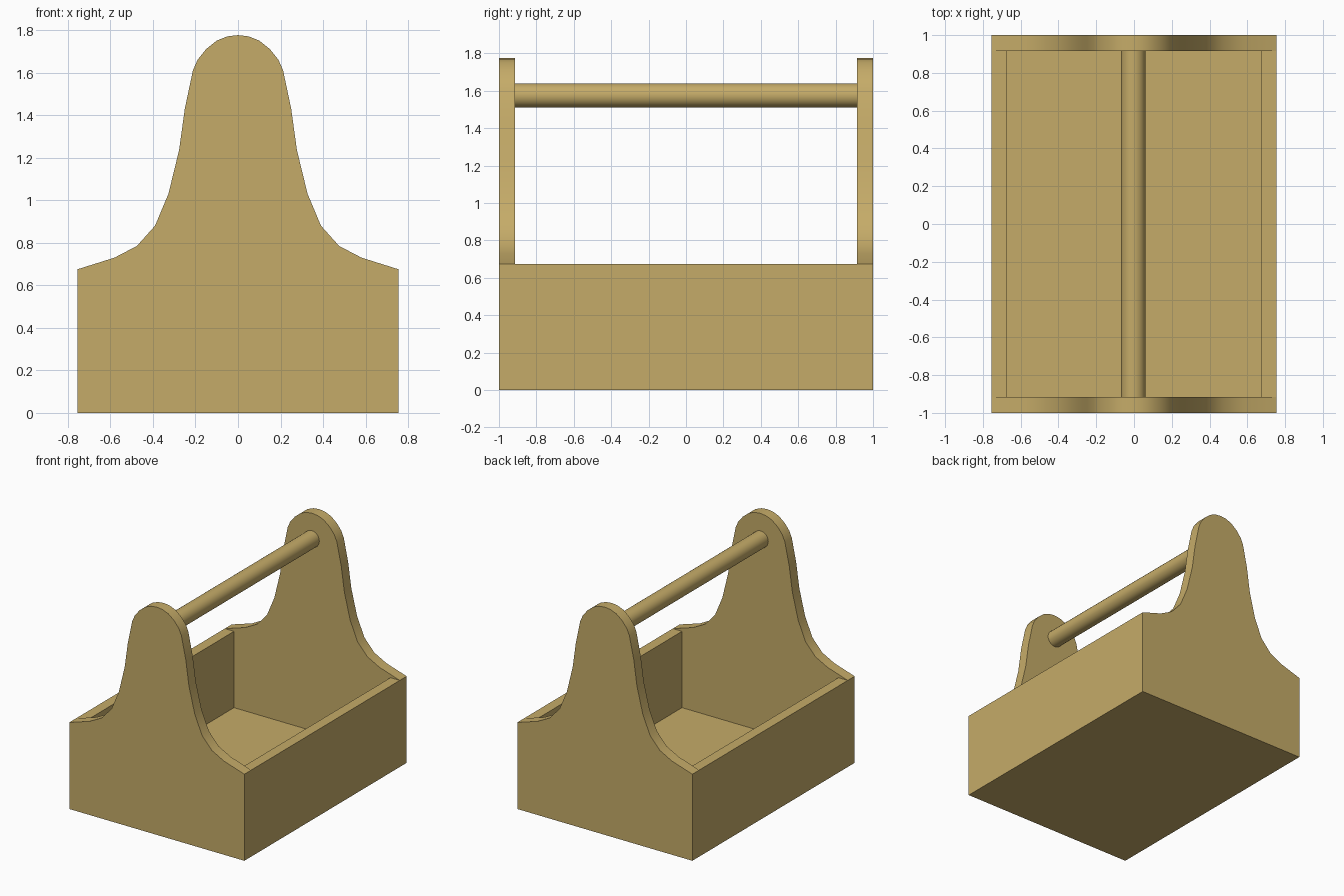
import bpy, bmesh, math

cube = bpy.data.objects.get("Cube")
if cube:
    bpy.data.objects.remove(cube, do_unlink=True)

WIDTH, LENGTH, WALL_H = 0.755, 1.0, 0.675   # half width, half length, wall height
BOARD, END_T = 0.08, 0.085                  # board thicknesses

wood = bpy.data.materials.new("pale wood")
wood.use_nodes = True
colour = (0.56, 0.41, 0.14, 1)
wood.diffuse_color = colour
wood.node_tree.nodes["Principled BSDF"].inputs["Base Color"].default_value = colour


def finish(name, bm, smooth=False):
    bmesh.ops.recalc_face_normals(bm, faces=bm.faces)
    mesh = bpy.data.meshes.new(name)
    bm.to_mesh(mesh)
    bm.free()
    mesh.materials.append(wood)
    ob = bpy.data.objects.new(name, mesh)
    bpy.context.collection.objects.link(ob)
    if smooth:
        bpy.ops.object.select_all(action='DESELECT')
        ob.select_set(True)
        bpy.context.view_layer.objects.active = ob
        bpy.ops.object.shade_smooth_by_angle(angle=math.radians(35))
    return ob


def box(name, lo, hi):
    bm = bmesh.new()
    bmesh.ops.create_cube(bm, size=1)
    for v in bm.verts:
        v.co = [lo[i] if v.co[i] < 0 else hi[i] for i in range(3)]
    return finish(name, bm)


def end_panel(name, y):
    # Half outline from the foot up to the rounded crown, then mirrored
    half = [(WIDTH, 0), (WIDTH, WALL_H), (0.58, 0.73), (0.475, 0.785),
            (0.39, 0.88), (0.327, 1.03), (0.277, 1.235), (0.25, 1.43),
            (0.212, 1.61), (0.19, 1.66), (0.15, 1.71), (0.1, 1.75), (0.05, 1.77)]
    outline = half + [(0, 1.776)] + [(-x, z) for x, z in reversed(half)]
    bm = bmesh.new()
    face = bm.faces.new([bm.verts.new((x, y, z)) for x, z in outline])
    side = bmesh.ops.extrude_face_region(bm, geom=[face])["geom"]
    moved = [g for g in side if isinstance(g, bmesh.types.BMVert)]
    bmesh.ops.translate(bm, verts=moved, vec=(0, END_T, 0))
    return finish(name, bm, True)


# End panels
end_panel("front_end_panel", -LENGTH)
end_panel("back_end_panel", LENGTH - END_T)

# Tray between the ends
inner_y, inner_x = LENGTH - END_T, WIDTH - BOARD
box("left_side_board", (inner_x, -inner_y, 0), (WIDTH, inner_y, WALL_H))
box("right_side_board", (-WIDTH, -inner_y, 0), (-inner_x, inner_y, WALL_H))
box("floor_board", (-inner_x, -inner_y, 0), (inner_x, inner_y, BOARD))

# Round carrying handle
bm = bmesh.new()
bmesh.ops.create_cone(bm, cap_ends=True, segments=24, radius1=0.065,
                      radius2=0.065, depth=2 * inner_y)
handle = finish("handle_rod", bm, True)
handle.rotation_euler.x = math.pi / 2
handle.location = (-0.004, 0, 1.575)
